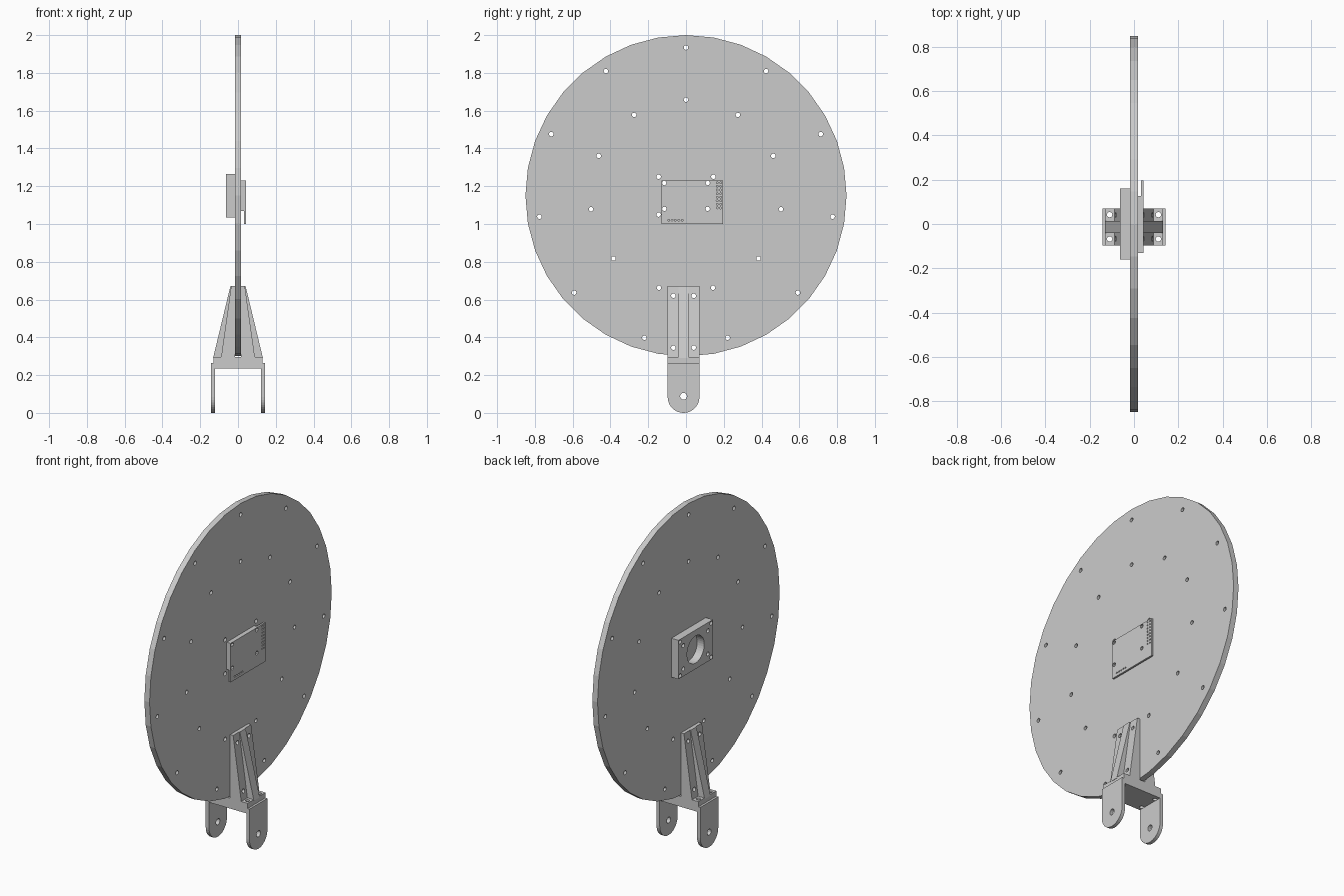
import bpy, bmesh, math
from mathutils import Vector

cube = bpy.data.objects.get("Cube")
if cube:
    bpy.data.objects.remove(cube, do_unlink=True)

grey = bpy.data.materials.new("light_grey")
grey.use_nodes = True
COLOUR = (0.6, 0.6, 0.6, 1)
grey.diffuse_color = COLOUR
grey.node_tree.nodes["Principled BSDF"].inputs["Base Color"].default_value = COLOUR


def place(axis, u, v, w):
    """Map profile coordinates u, v and depth w to space."""
    return Vector({"x": (w, u, v), "y": (u, w, v), "z": (u, v, w)}[axis])


def add_prism(bm, points, axis, low, high):
    base = [bm.verts.new(place(axis, u, v, low)) for u, v in points]
    face = bm.faces.new(base)
    moved = bmesh.ops.extrude_face_region(bm, geom=[face])["geom"]
    verts = [g for g in moved if isinstance(g, bmesh.types.BMVert)]
    bmesh.ops.translate(bm, vec=place(axis, 0, 0, high - low), verts=verts)


def finish(name, bm):
    bmesh.ops.recalc_face_normals(bm, faces=bm.faces)
    mesh = bpy.data.meshes.new(name)
    bm.to_mesh(mesh)
    bm.free()
    mesh.materials.append(grey)
    obj = bpy.data.objects.new(name, mesh)
    bpy.context.collection.objects.link(obj)
    return obj


def prism(name, points, axis, low, high):
    bm = bmesh.new()
    add_prism(bm, points, axis, low, high)
    return finish(name, bm)


def rect(u0, u1, v0, v1):
    return [(u0, v0), (u1, v0), (u1, v1), (u0, v1)]


def ring(u, v, r, n):
    return [(u + r * math.sin(math.tau * i / n), v + r * math.cos(math.tau * i / n))
            for i in range(n)]


def drill(obj, holes, axis, low=-1, high=1, sides=16):
    """Cut round holes, given as (u, v, radius), along an axis."""
    bm = bmesh.new()
    for u, v, r in holes:
        add_prism(bm, ring(u, v, r, 36 if r > 0.05 else sides), axis, low, high)
    cutter = finish("hole_cutter", bm)
    cutter.hide_render = True
    mod = obj.modifiers.new("holes", "BOOLEAN")
    mod.operation, mod.solver, mod.object = "DIFFERENCE", "EXACT", cutter
    bpy.context.view_layer.update()
    graph = bpy.context.evaluated_depsgraph_get()
    mesh = bpy.data.meshes.new_from_object(obj.evaluated_get(graph))
    obj.modifiers.clear()
    obj.data = mesh
    bpy.data.objects.remove(cutter, do_unlink=True)


# Shared dimensions
CZ, HOLE = 1.15, 0.012
DISC_X = 0.017
BY, BW = -0.013, 0.084          # bracket centre and half width in y
block_bolts = [(y, z, HOLE) for y in (-0.145, 0.145) for z in (1.05, 1.25)]
board_bolts = [(y, z, HOLE) for y in (-0.115, 0.115) for z in (1.08, 1.217)]
bracket_bolts = [(BY + s * 0.054, z, HOLE) for s in (-1, 1) for z in (0.345, 0.62)]

# Large disc with two rings of eleven holes
disc = prism("disc", ring(0, CZ, 0.85, 36), "x", -DISC_X, DISC_X)
ring_holes = [(r * math.sin(math.tau * k / 11), CZ + r * math.cos(math.tau * k / 11), HOLE)
              for r in (0.784, 0.508) for k in range(11)]
drill(disc, ring_holes + block_bolts + board_bolts + bracket_bolts, "x")

# Mounting block with a round opening
block = prism("mounting_block", rect(-0.16, 0.16, 1.035, 1.265), "x", -0.063, -DISC_X)
drill(block, block_bolts + board_bolts + [(0, CZ, 0.08)], "x")

# Circuit board on its spacer, with rows of pin holes
spacer = prism("board_spacer", rect(-0.13, 0.127, 1.07, 1.23), "x", DISC_X, 0.032)
drill(spacer, board_bolts, "x")
board = prism("circuit_board", rect(-0.13, 0.197, 1.0, 1.23), "x", 0.032, 0.043)
pins = [(y, 1.085 + i * 0.019, 0.005) for y in (0.165, 0.183) for i in range(8)]
pins += [(-0.092 + i * 0.018, 1.02, 0.005) for i in range(5)]
drill(board, board_bolts + pins, "x", sides=8)

# Bracket base with vertical bolt holes
base = prism("bracket_base", rect(-0.13, 0.13, 0.235, 0.296), "z", 0, 1)
base.data.clear_geometry()
bm = bmesh.new()
add_prism(bm, rect(-0.13, 0.13, 0.235, 0.296), "y", BY - BW, BY + BW)
bmesh.ops.recalc_face_normals(bm, faces=bm.faces)
bm.to_mesh(base.data)
bm.free()
drill(base, [(sx * 0.11, BY + sy * 0.055, HOLE) for sx in (-1, 1) for sy in (-1, 1)], "z")


def wedge(name, side, foot, top, y0, y1):
    points = [(DISC_X, 0.29), (foot, 0.29), (top, 0.672), (DISC_X, 0.672)]
    return prism(name, [(side * x, z) for x, z in points], "y", y0, y1)


# Two halves of the bracket: clamp plate, centre rib and hinge arm
for label, side in (("left", 1), ("right", -1)):
    clamp = wedge("clamp_plate_" + label, side, 0.09, 0.036, BY - BW, BY + BW)
    drill(clamp, bracket_bolts, "x")
    wedge("centre_rib_" + label, side, 0.132, 0.04, BY - 0.027, BY + 0.027)
    arc = [(BY - BW * math.cos(math.pi * i / 18), BW - BW * math.sin(math.pi * i / 18))
           for i in range(19)]
    outline = arc + [(BY + BW, 0.265), (BY - BW, 0.265)]
    arm = prism("hinge_arm_" + label, outline, "x", *sorted((side * 0.122, side * 0.143)))
    drill(arm, [(BY, 0.088, 0.018)], "x")
